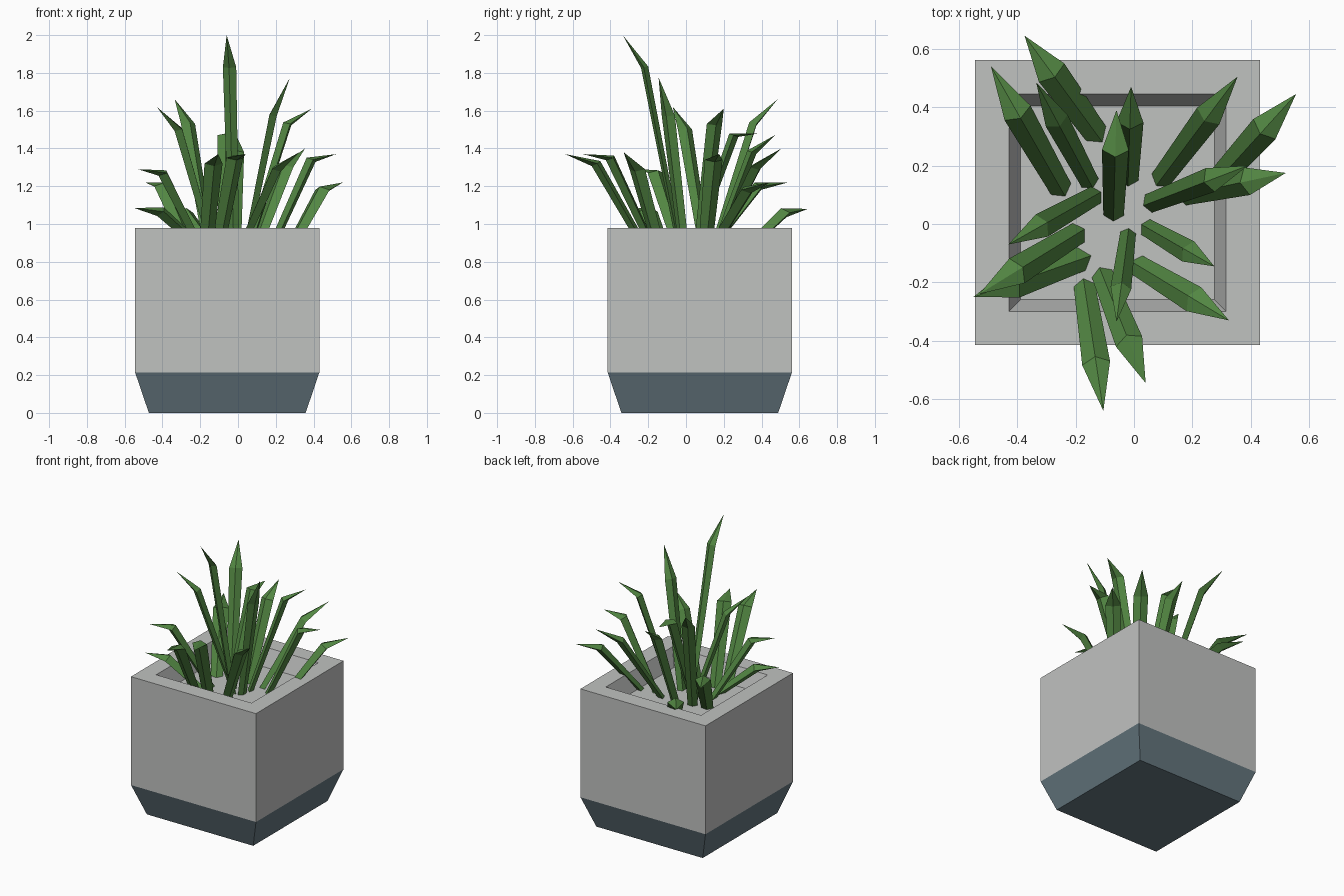
import bpy, bmesh
from mathutils import Vector

if "Cube" in bpy.data.objects:
    bpy.data.objects.remove(bpy.data.objects["Cube"])


def material(name, rgb):
    m = bpy.data.materials.new(name)
    m.diffuse_color = (*rgb, 1)
    m.use_nodes = True
    m.node_tree.nodes["Principled BSDF"].inputs["Base Color"].default_value = m.diffuse_color
    return m


GREY = material("light grey", (0.53, 0.54, 0.53))
SLATE = material("slate blue", (0.13, 0.185, 0.215))
GREEN = material("leaf green", (0.085, 0.24, 0.055))


def loft(name, rings, mat, cap_start=True, cap_end=True):
    """Skin a list of equal-length point rings; a one-point ring is a tip."""
    bm = bmesh.new()
    vs = [[bm.verts.new(p) for p in r] for r in rings]
    for a, b in zip(vs, vs[1:]):
        n = len(a)
        for i in range(n):
            j = (i + 1) % n
            if len(b) == 1:
                bm.faces.new((a[i], a[j], b[0]))
            else:
                bm.faces.new((a[i], a[j], b[j], b[i]))
    if cap_start:
        bm.faces.new(vs[0][::-1])
    if cap_end and len(vs[-1]) > 2:
        bm.faces.new(vs[-1])
    bmesh.ops.recalc_face_normals(bm, faces=bm.faces[:])
    me = bpy.data.meshes.new(name)
    bm.to_mesh(me)
    bm.free()
    me.materials.append(mat)
    ob = bpy.data.objects.new(name, me)
    bpy.context.collection.objects.link(ob)
    return ob


CX, CY = -0.057, 0.073  # pot centre
FLOOR = 0.86            # height of the planting surface


def square(h, z):
    return [(CX + sx * h, CY + sy * h, z)
            for sx, sy in ((-1, -1), (1, -1), (1, 1), (-1, 1))]


# Tapered foot, and hollow pot body with sloping inner walls and a floor
loft("pot_foot", [square(0.415, 0), square(0.488, 0.215)], SLATE, cap_end=False)
loft("pot_body", [square(0.488, 0.215), square(0.488, 0.98),
                  square(0.372, 0.98), square(0.332, FLOOR)], GREY,
     cap_start=False)


def leaf(name, bx, by, tx, ty, tz, drop):
    """Straight shaft to a bend, then a pointed tip that rises by drop."""
    base, tip = Vector((bx, by, FLOOR)), Vector((tx, ty, tz))
    bend = base.lerp(tip, 0.62)
    bend.z = tz - drop
    shaft = (bend - base).normalized()
    out = Vector((tx - bx, ty - by, 0)).normalized()
    side = Vector((-out.y, out.x, 0))
    up = shaft.cross(side).normalized()
    base = base - shaft * 0.03
    # tall leaves are slimmer
    w = 0.054 - 0.02 * (tz - 1.08)

    def ring(c, k):
        return [c + side * w * k, c + up * w * 0.55 * k,
                c - side * w * k, c - up * w * 0.55 * k]
    loft(name, [ring(base, 0.75), ring(bend, 1.0), [tip]], GREEN)


# Leaves: base x, y, tip x, y, z, and height of the tip above the bend
LEAVES = [
    (-.13, .31, -.375, .645, 1.08, .02), (-.25, .12, -.49, .54, 1.22, .02),
    (-.15, .14, -.335, .485, 1.66, .13), (-.02, .15, -.01, .47, 1.47, .09),
    (.09, .15, .355, .505, 1.40, .10), (.27, .13, .555, .445, 1.22, .04),
    (.17, .10, .52, .175, 1.37, .03), (.05, .07, .39, .20, 1.61, .08),
    (.04, -.01, .275, -.145, 1.775, .2), (.01, -.14, .325, -.33, 1.38, .09),
    (-.11, -.17, .04, -.545, 1.37, .02), (-.02, -.03, -.06, -.335, 2.0, .17),
    (-.17, -.21, -.105, -.64, 1.37, .05), (-.18, -.12, -.55, -.25, 1.085, .02),
    (-.19, -.03, -.53, -.24, 1.29, .02), (-.13, .10, -.43, -.07, 1.62, .12),
    (-.07, .03, -.06, .39, 1.48, .01),
]
for i, args in enumerate(LEAVES):
    leaf(f"leaf_{i + 1}", *args)
